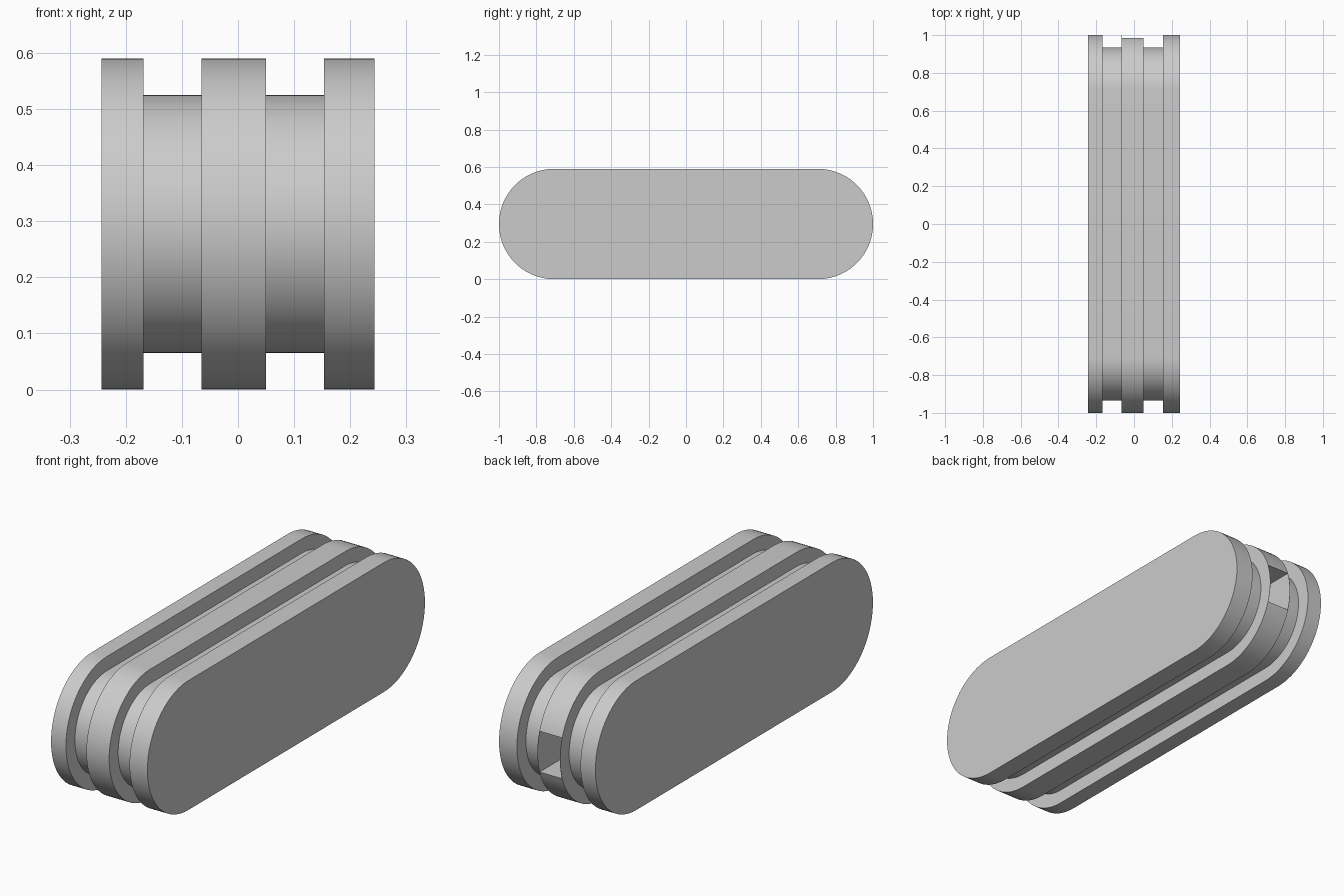
import bpy, bmesh, math

cube = bpy.data.objects.get("Cube")
if cube:
    bpy.data.objects.remove(cube, do_unlink=True)

MID_Z = 0.295       # height of the long axis
END_Y = 0.705       # centre of each round end
SEGMENTS = 40       # steps in each half circle

grey = bpy.data.materials.new("plain grey")
grey.use_nodes = True
colour = (0.6, 0.6, 0.6, 1)
grey.diffuse_color = colour
grey.node_tree.nodes["Principled BSDF"].inputs["Base Color"].default_value = colour


def smooth(obj):
    bpy.ops.object.select_all(action='DESELECT')
    obj.select_set(True)
    bpy.context.view_layer.objects.active = obj
    bpy.ops.object.shade_smooth_by_angle(angle=math.radians(30))


def capsule_plate(name, x0, x1, radius):
    """Round-ended plate extruded along x."""
    bm = bmesh.new()
    ring = []
    for side in (1, -1):
        for i in range(SEGMENTS + 1):
            a = math.pi * (i / SEGMENTS - 0.5)
            y = side * (END_Y + radius * math.cos(a))
            z = MID_Z + side * radius * math.sin(a)
            ring.append(bm.verts.new((x0, y, z)))
    face = bm.faces.new(ring)
    grown = bmesh.ops.extrude_face_region(bm, geom=[face])["geom"]
    moved = [v for v in grown if isinstance(v, bmesh.types.BMVert)]
    bmesh.ops.translate(bm, verts=moved, vec=(x1 - x0, 0, 0))
    bmesh.ops.recalc_face_normals(bm, faces=bm.faces)
    mesh = bpy.data.meshes.new(name)
    bm.to_mesh(mesh)
    bm.free()
    mesh.materials.append(grey)
    obj = bpy.data.objects.new(name, mesh)
    bpy.context.collection.objects.link(obj)
    smooth(obj)
    return obj


# Plates and recessed grooves, stacked side by side
capsule_plate("right_outer_plate", -0.243, -0.168, 0.295)
capsule_plate("right_groove_core", -0.168, -0.065, 0.23)
centre = capsule_plate("centre_plate", -0.065, 0.05, 0.295)
capsule_plate("left_groove_core", 0.05, 0.153, 0.23)
capsule_plate("left_outer_plate", 0.153, 0.243, 0.295)

# Rectangular pocket in the back end, leaving paper-thin side walls
bpy.ops.mesh.primitive_cube_add(size=1, location=(-0.0075, 0.9, MID_Z))
cutter = bpy.context.object
cutter.name = "pocket_cutter"
cutter.scale = (0.113, 0.4, 0.186)
cutter.hide_render = True
bpy.context.view_layer.update()

cut = centre.modifiers.new("pocket", 'BOOLEAN')
cut.operation = 'DIFFERENCE'
cut.solver = 'EXACT'
cut.object = cutter
bpy.ops.object.select_all(action='DESELECT')
centre.select_set(True)
bpy.context.view_layer.objects.active = centre
bpy.ops.object.modifier_move_to_index(modifier=cut.name, index=0)
bpy.ops.object.modifier_apply(modifier=cut.name)
bpy.data.objects.remove(cutter, do_unlink=True)
centre.data.materials.clear()
centre.data.materials.append(grey)
smooth(centre)
